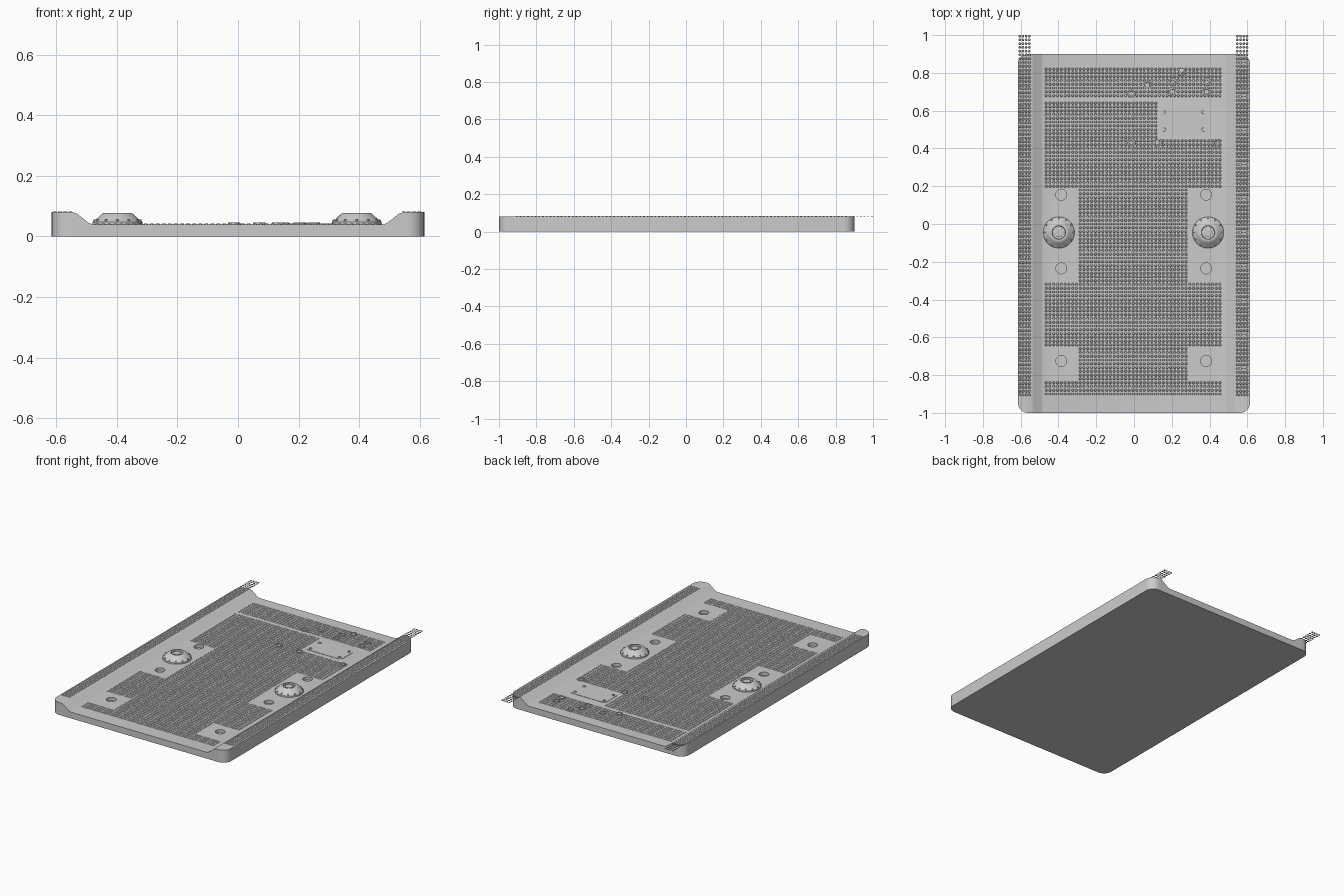
import bpy, bmesh, math
from mathutils import Vector, Matrix

if "Cube" in bpy.data.objects:
    bpy.data.objects.remove(bpy.data.objects["Cube"])

grey = bpy.data.materials.new("plain grey")
grey.diffuse_color = (0.6, 0.6, 0.6, 1)
grey.use_nodes = True
grey.node_tree.nodes["Principled BSDF"].inputs["Base Color"].default_value = grey.diffuse_color
FLOOR, RAIL = 0.04, 0.08


def finish(name, bm, smooth=True):
    bmesh.ops.recalc_face_normals(bm, faces=bm.faces)
    me = bpy.data.meshes.new(name)
    bm.to_mesh(me)
    bm.free()
    ob = bpy.data.objects.new(name, me)
    bpy.context.collection.objects.link(ob)
    me.materials.append(grey)
    if smooth:
        bpy.ops.object.select_all(action='DESELECT')
        ob.select_set(True)
        bpy.context.view_layer.objects.active = ob
        bpy.ops.object.shade_smooth_by_angle(angle=math.radians(30))
    return ob


def rounded_rect(x0, x1, y0, y1, r, n=8):
    pts = []
    for k, (cx, cy) in enumerate([(x1 - r, y1 - r), (x0 + r, y1 - r), (x0 + r, y0 + r), (x1 - r, y0 + r)]):
        for i in range(n + 1):
            a = (k + i / n) * math.pi / 2
            pts.append((cx + r * math.cos(a), cy + r * math.sin(a)))
    return pts


def lathe(bm, profile, x, y, n):
    rings = []
    for r, z in profile:
        rings.append([bm.verts.new((x + r * math.cos(2 * math.pi * i / n),
                                    y + r * math.sin(2 * math.pi * i / n), z)) for i in range(n)])
    for a, b in zip(rings, rings[1:]):
        for i in range(n):
            j = (i + 1) % n
            bm.faces.new((a[i], a[j], b[j], b[i]))
    bm.faces.new(rings[0][::-1])
    bm.faces.new(rings[-1])


# tray: rounded slab, cut lengthwise, top shaped to a side-rail profile
profile = [(0.48, FLOOR), (0.492, 0.044), (0.53, 0.074), (0.545, RAIL)]


def top_height(x):
    x = abs(x)
    if x <= profile[0][0]:
        return FLOOR
    for (xa, za), (xb, zb) in zip(profile, profile[1:]):
        if x <= xb:
            return za + (zb - za) * (x - xa) / (xb - xa)
    return RAIL


bm = bmesh.new()
base = bm.faces.new([bm.verts.new((x, y, 0)) for x, y in rounded_rect(-0.615, 0.615, -1, 0.9, 0.055)])
ext = bmesh.ops.extrude_face_region(bm, geom=[base])["geom"]
bmesh.ops.translate(bm, verts=[g for g in ext if isinstance(g, bmesh.types.BMVert)], vec=(0, 0, RAIL))
for s in (-1, 1):
    for px, _ in profile:
        bmesh.ops.bisect_plane(bm, geom=bm.verts[:] + bm.edges[:] + bm.faces[:],
                               plane_co=(s * px, 0, 0), plane_no=(1, 0, 0))
for v in bm.verts:
    if v.co.z > 0.01:
        v.co.z = top_height(v.co.x)
tray = finish("tray", bm, smooth=False)

# round sockets sunk into the bare pads
sockets = [(x, y) for x in (-0.385, 0.382) for y in (0.155, -0.235, -0.725)]
bm = bmesh.new()
for x, y in sockets:
    lathe(bm, [(0.029, 0.02), (0.029, 0.06)], x, y, 24)
cutter = finish("socket_cutter", bm, smooth=False)
mod = tray.modifiers.new("sockets", 'BOOLEAN')
mod.operation, mod.solver, mod.object = 'DIFFERENCE', 'EXACT', cutter
bpy.context.view_layer.objects.active = tray
bpy.ops.object.modifier_apply(modifier=mod.name)
bpy.data.objects.remove(cutter)
bpy.ops.object.select_all(action='DESELECT')
tray.select_set(True)
bpy.ops.object.shade_smooth_by_angle(angle=math.radians(30))

# areas of the floor without grip studs: x0, x1, y0, y1
bare = [(-0.48, -0.295, -0.31, 0.20), (0.29, 0.48, -0.31, 0.20),
        (-0.48, -0.295, -0.83, -0.655), (0.29, 0.48, -0.83, -0.655),
        (0.12, 0.48, 0.46, 0.66), (-0.5, 0.5, 0.65, 0.665), (-0.5, 0.5, 0.462, 0.478),
        (-0.48, -0.295, -0.58, -0.565), (0.29, 0.48, -0.58, -0.565)]


def stud(bm, x, y, z):
    lathe(bm, [(0.0075, z), (0.005, z + 0.003)], x, y, 6)


# grip studs on the floor
bm = bmesh.new()
P = 0.02
for i in range(47):
    for j in range(87):
        x, y = -0.465 + i * P, -0.9 + j * P
        if not any(a < x < b and c < y < d for a, b, c, d in bare):
            stud(bm, x, y, FLOOR)
finish("floor_grip_studs", bm, smooth=False)

# grip studs on the rails, running past the back edge
bm = bmesh.new()
for x0 in (-0.605, 0.547):
    for i in range(4):
        for j in range(96):
            stud(bm, x0 + i * 0.017, -0.905 + j * P, RAIL)
finish("rail_grip_studs", bm, smooth=False)

# two stepped bosses with bolts around the base and a hex bolt in the middle
for side, x in (("left", -0.398), ("right", 0.392)):
    y = -0.045
    bm = bmesh.new()
    lathe(bm, [(0.083, FLOOR), (0.082, 0.048), (0.074, 0.054), (0.064, 0.062), (0.053, 0.073),
               (0.046, 0.077), (0.036, 0.077), (0.034, 0.066)], x, y, 32)
    finish(side + "_boss", bm)
    bm = bmesh.new()
    lathe(bm, [(0.026, 0.065), (0.026, 0.074), (0.022, 0.076)], x, y, 6)
    for k in range(12):
        a = k * math.pi / 6
        lathe(bm, [(0.005, 0.046), (0.004, 0.056)], x + 0.075 * math.cos(a), y + 0.075 * math.sin(a), 6)
    finish(side + "_boss_bolts", bm, smooth=False)

# small ring fittings scattered over the back part of the floor
bm = bmesh.new()
for x, y in [(-0.013, 0.69), (0.07, 0.735), (0.203, 0.70), (0.205, 0.755), (0.25, 0.805),
             (0.385, 0.70), (0.385, 0.755), (-0.013, 0.43), (0.132, 0.43), (0.438, 0.43)]:
    lathe(bm, [(0.021, FLOOR), (0.02, 0.046), (0.014, 0.046), (0.013, 0.042)], x, y, 16)
finish("ring_fittings", bm)

# access panel and its four screws
bm = bmesh.new()
outline = rounded_rect(0.14, 0.39, 0.48, 0.615, 0.02, 4)
lo = [bm.verts.new((x, y, FLOOR - 0.002)) for x, y in outline]
face = bm.faces.new(lo)
ext = bmesh.ops.extrude_face_region(bm, geom=[face])["geom"]
bmesh.ops.translate(bm, verts=[g for g in ext if isinstance(g, bmesh.types.BMVert)], vec=(0, 0, 0.004))
finish("access_panel", bm, smooth=False)
bm = bmesh.new()
for x in (0.16, 0.367):
    for y in (0.50, 0.593):
        lathe(bm, [(0.01, FLOOR), (0.009, 0.046)], x, y, 12)
finish("panel_screws", bm)
